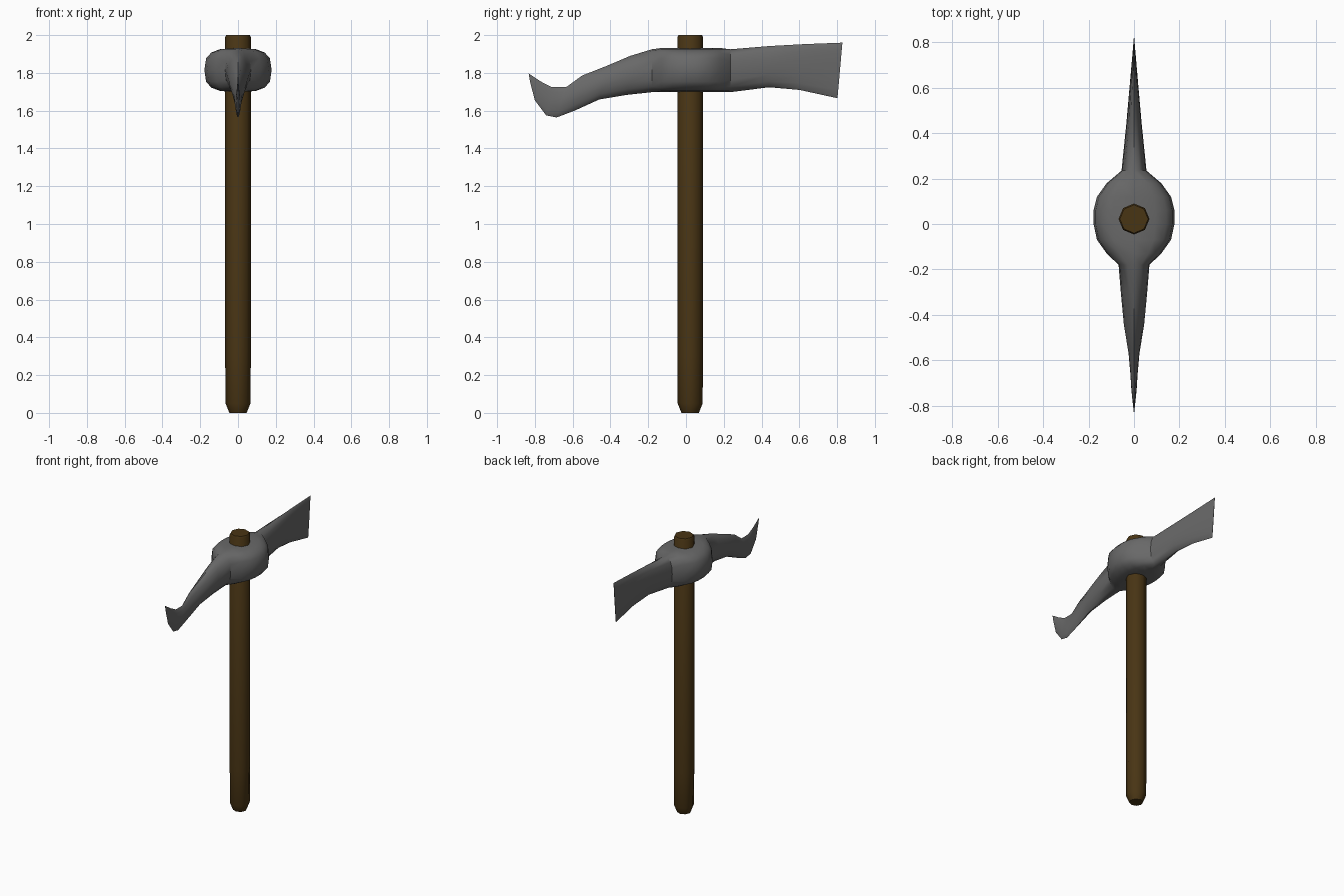
import bpy, bmesh
from math import sin, cos, pi, radians, copysign

cube = bpy.data.objects.get("Cube")
if cube:
    bpy.data.objects.remove(cube, do_unlink=True)


def make_material(name, rgb):
    mat = bpy.data.materials.new(name)
    mat.use_nodes = True
    mat.diffuse_color = (*rgb, 1)
    mat.node_tree.nodes["Principled BSDF"].inputs["Base Color"].default_value = (*rgb, 1)
    return mat


def loft(name, rings, mat, angle):
    """Skin a list of point rings, close both ends and smooth by angle."""
    bm = bmesh.new()
    loops = [[bm.verts.new(p) for p in ring] for ring in rings]
    count = len(loops[0])
    for a, b in zip(loops, loops[1:]):
        for i in range(count):
            j = (i + 1) % count
            bm.faces.new((a[i], a[j], b[j], b[i]))
    bm.faces.new(loops[0])
    bm.faces.new(loops[-1])
    bmesh.ops.recalc_face_normals(bm, faces=bm.faces)
    mesh = bpy.data.meshes.new(name)
    bm.to_mesh(mesh)
    bm.free()
    mesh.materials.append(mat)
    obj = bpy.data.objects.new(name, mesh)
    bpy.context.collection.objects.link(obj)
    bpy.ops.object.select_all(action='DESELECT')
    obj.select_set(True)
    bpy.context.view_layer.objects.active = obj
    bpy.ops.object.shade_smooth_by_angle(angle=radians(angle))
    return obj


def power(value, exponent):
    return copysign(abs(value) ** exponent, value)


def section(top, bottom, width, roundness, count=16):
    """Superellipse ring spanned between a top and a bottom (y, z) point."""
    ring = []
    for i in range(count):
        a = 2 * pi * i / count
        side = power(cos(a), 2 / roundness)
        t = (power(sin(a), 2 / roundness) + 1) / 2
        ring.append((width * side,
                     bottom[0] + (top[0] - bottom[0]) * t,
                     bottom[1] + (top[1] - bottom[1]) * t))
    return ring


steel = make_material("dark_steel", (0.14, 0.14, 0.14))
wood = make_material("dark_wood", (0.066, 0.035, 0.007))

# Handle: eight-sided shaft with a tapered foot and a slightly eased top
centre_y = 0.022
shaft = [(0, 0.046), (0.015, 0.052), (0.05, 0.066), (0.3, 0.068), (1.99, 0.068), (2, 0.062)]
loft("handle", [[(r * cos(k * pi / 4), centre_y + r * sin(k * pi / 4), z)
                 for k in range(8)] for z, r in shaft], wood, 50)

# Hooked beak: top point, bottom point, half width, roundness (tip first)
beak = [
    ((-0.833, 1.797), (-0.825, 1.75), 0.001, 1.6),
    ((-0.77, 1.755), (-0.80, 1.655), 0.006, 1.6),
    ((-0.71, 1.724), (-0.74, 1.575), 0.012, 1.6),
    ((-0.635, 1.724), (-0.685, 1.564), 0.016, 1.6),
    ((-0.55, 1.786), (-0.59, 1.60), 0.024, 1.6),
    ((-0.42, 1.837), (-0.46, 1.659), 0.045, 1.7),
    ((-0.295, 1.89), (-0.31, 1.684), 0.058, 1.9),
]

# Swollen eye around the handle: y, half width
eye = [(-0.18, 0.068), (-0.13, 0.12), (-0.07, 0.163), (0, 0.178), (0.06, 0.178),
       (0.12, 0.163), (0.18, 0.12), (0.235, 0.055)]
collar = []
for y, width in eye:
    end = y in (eye[0][0], eye[-1][0])
    collar.append(((y, 1.925 if end else 1.932), (y, 1.698), width, 2.3 if end else 3))

# Flat blade flaring toward the cutting edge
blade = [
    ((0.44, 1.942), (0.44, 1.724), 0.034, 2),
    ((0.62, 1.952), (0.6, 1.71), 0.019, 2),
    ((0.828, 1.96), (0.802, 1.666), 0.001, 2),
]

loft("pick_head", [section(*s) for s in beak + collar + blade], steel, 37)
